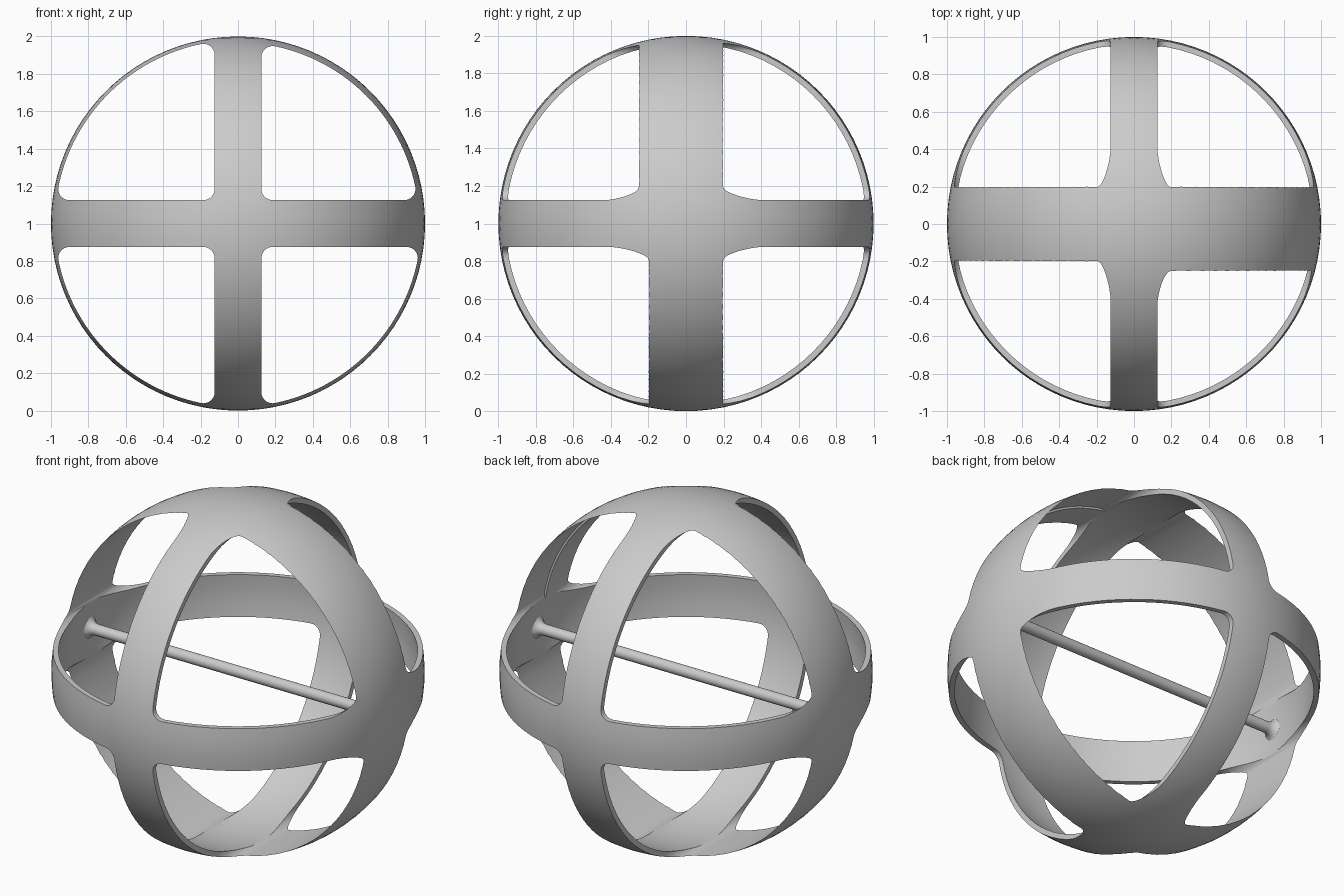
import bpy, bmesh
from math import sin, cos, pi, sqrt, atan2, radians
from mathutils import Matrix

cube = bpy.data.objects.get("Cube")
if cube:
    bpy.data.objects.remove(cube)

OUTER, INNER = 1.0, 0.97
HALF_STRAP, FILLET = 0.125, 0.06
CENTRE = Matrix.Translation((0, 0, 1))

grey = bpy.data.materials.new("light grey")
grey.use_nodes = True
grey.diffuse_color = (0.6, 0.6, 0.6, 1)
grey.node_tree.nodes["Principled BSDF"].inputs["Base Color"].default_value = (0.6, 0.6, 0.6, 1)


def make(name, bm):
    mesh = bpy.data.meshes.new(name)
    bm.to_mesh(mesh)
    bm.free()
    mesh.materials.append(grey)
    obj = bpy.data.objects.new(name, mesh)
    bpy.context.collection.objects.link(obj)
    return obj


def select(obj):
    bpy.ops.object.select_all(action='DESELECT')
    obj.select_set(True)
    bpy.context.view_layer.objects.active = obj


def arc(cx, cz, r, a, b, n):
    return [(cx + r * cos(a + (b - a) * i / n), cz + r * sin(a + (b - a) * i / n))
            for i in range(n + 1)]


def window_cutter(radius, sx, sz, y0, y1):
    """Rounded quarter-disc prism that opens one quadrant."""
    c = HALF_STRAP + FILLET
    far = sqrt((radius - FILLET) ** 2 - c * c)
    t = atan2(c, far)
    pts = arc(c, c, FILLET, pi, 1.5 * pi, 8)
    pts += arc(far, c, FILLET, -pi / 2, t, 8)
    pts += arc(0, 0, radius, t, pi / 2 - t, 28)[1:-1]
    pts += arc(c, far, FILLET, pi / 2 - t, pi, 8)
    bm = bmesh.new()
    face = bm.faces.new([bm.verts.new((sx * x, y0, 1 + sz * z)) for x, z in pts])
    ext = bmesh.ops.extrude_face_region(bm, geom=[face])
    moved = [v for v in ext["geom"] if isinstance(v, bmesh.types.BMVert)]
    bmesh.ops.translate(bm, verts=moved, vec=(0, y1 - y0, 0))
    bmesh.ops.recalc_face_normals(bm, faces=bm.faces)
    cutter = make("window_cutter", bm)
    cutter.hide_render = True
    return cutter


# Hollow spherical shell
bm = bmesh.new()
bmesh.ops.create_uvsphere(bm, u_segments=96, v_segments=48, radius=OUTER, matrix=CENTRE)
outer_faces = set(bm.faces)
bmesh.ops.create_uvsphere(bm, u_segments=96, v_segments=48, radius=INNER, matrix=CENTRE)
bmesh.ops.reverse_faces(bm, faces=[f for f in bm.faces if f not in outer_faces])
cage = make("spherical_cage", bm)

# Windows through the shell; one front window is slightly smaller
cutters = [window_cutter(0.98, sx, sz, -1.1, 1.1)
           for sx, sz in ((-1, 1), (-1, -1), (1, -1))]
cutters.append(window_cutter(0.968, 1, 1, -1.1, 0))
cutters.append(window_cutter(0.98, 1, 1, -0.05, 1.1))
select(cage)
for cutter in cutters:
    mod = cage.modifiers.new("window", 'BOOLEAN')
    mod.operation, mod.solver, mod.object = 'DIFFERENCE', 'EXACT', cutter
    bpy.ops.object.modifier_apply(modifier=mod.name)
for cutter in cutters:
    bpy.data.objects.remove(cutter)
bpy.ops.object.shade_smooth_by_angle(angle=radians(30))

# Axle with flared ends
ROD, FLARE = 0.032, 0.055
half = [(0.978, 0)] + [(0.92 + FLARE * sin(a), ROD + FLARE * (1 - cos(a)))
                       for a in (pi / 2 * (1 - i / 8) for i in range(9))]
profile = half + [(-x, r) for x, r in reversed(half)]
bm = bmesh.new()
verts = [bm.verts.new((x, 0, 1 + r)) for x, r in profile]
edges = [bm.edges.new(pair) for pair in zip(verts, verts[1:])]
bmesh.ops.spin(bm, geom=verts + edges, cent=(0, 0, 1), axis=(1, 0, 0),
               angle=2 * pi, steps=32)
bmesh.ops.remove_doubles(bm, verts=bm.verts, dist=0.0005)
bmesh.ops.recalc_face_normals(bm, faces=bm.faces)
axle = make("axle", bm)
select(axle)
bpy.ops.object.shade_smooth_by_angle(angle=radians(30))
